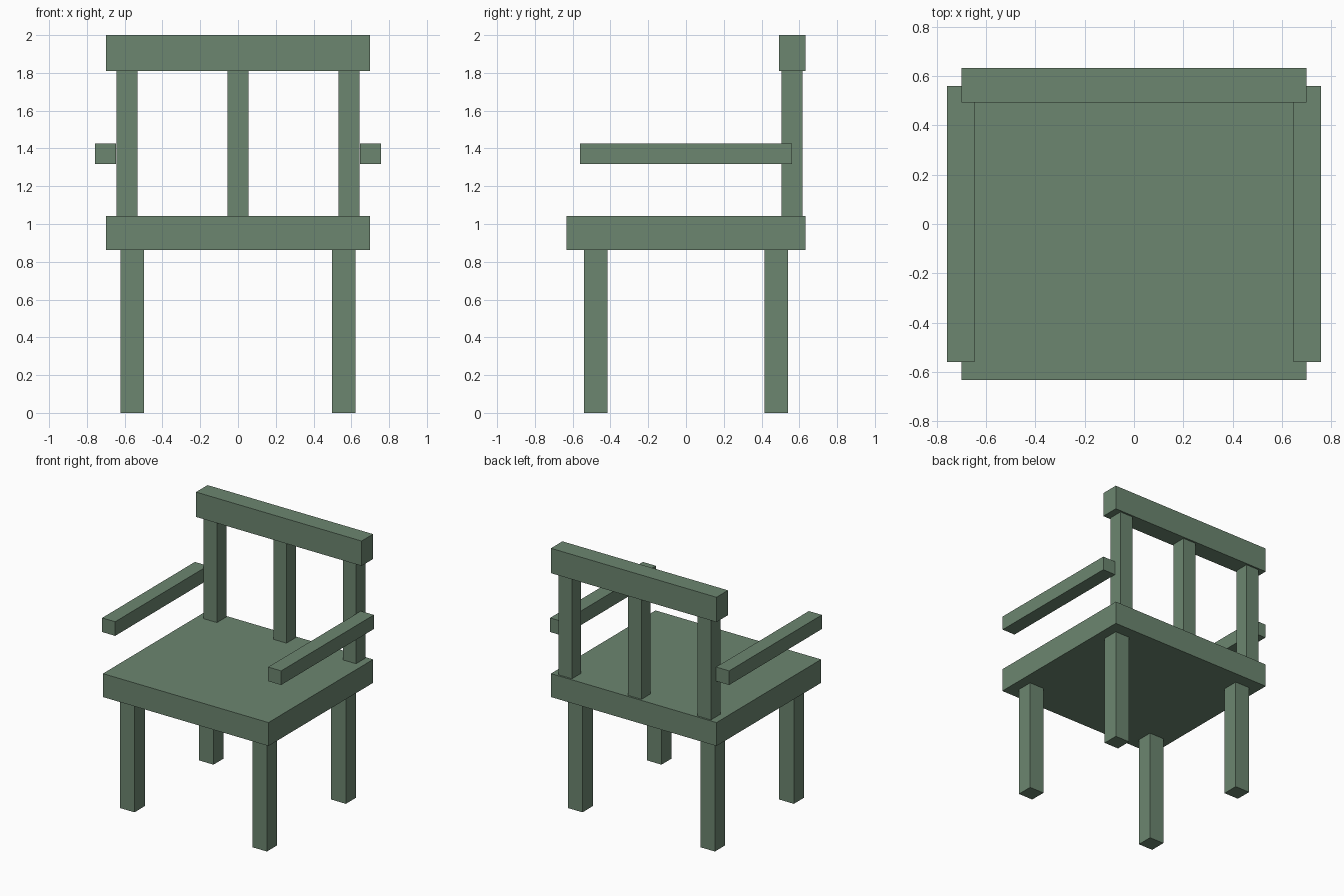
import bpy

if "Cube" in bpy.data.objects:
    bpy.data.objects.remove(bpy.data.objects["Cube"])

green = bpy.data.materials.new("sage green")
green.diffuse_color = (0.150, 0.238, 0.162, 1.0)
green.use_nodes = True
green.node_tree.nodes["Principled BSDF"].inputs["Base Color"].default_value = green.diffuse_color


def box(name, x, y, z):
    """Axis-aligned box from (min, max) ranges."""
    bpy.ops.mesh.primitive_cube_add(size=1, location=[sum(r) / 2 for r in (x, y, z)])
    obj = bpy.context.object
    obj.name = name
    size = [r[1] - r[0] for r in (x, y, z)]
    for v in obj.data.vertices:
        v.co = [c * s for c, s in zip(v.co, size)]
    obj.data.materials.append(green)
    return obj


def span(centre, width):
    return (centre - width / 2, centre + width / 2)


# Seat slab and top rail of the back
box("seat", (-0.70, 0.70), (-0.632, 0.632), (0.863, 1.042))
box("top_rail", (-0.70, 0.70), (0.493, 0.632), (1.81, 2.0))

# Legs and armrests, mirrored left and right
for side, s in (("left", -1), ("right", 1)):
    for end, y in (("front", -0.477), ("back", 0.477)):
        box(f"{end}_leg_{side}", span(s * 0.56, 0.124), span(y, 0.124), (0, 0.863))
    box(f"armrest_{side}", span(s * 0.702, 0.11), (-0.56, 0.56), (1.317, 1.425))

# Upright back posts
for name, x in (("left", -0.588), ("middle", 0), ("right", 0.588)):
    box(f"back_post_{name}", span(x, 0.112), (0.506, 0.618), (1.042, 1.81))
